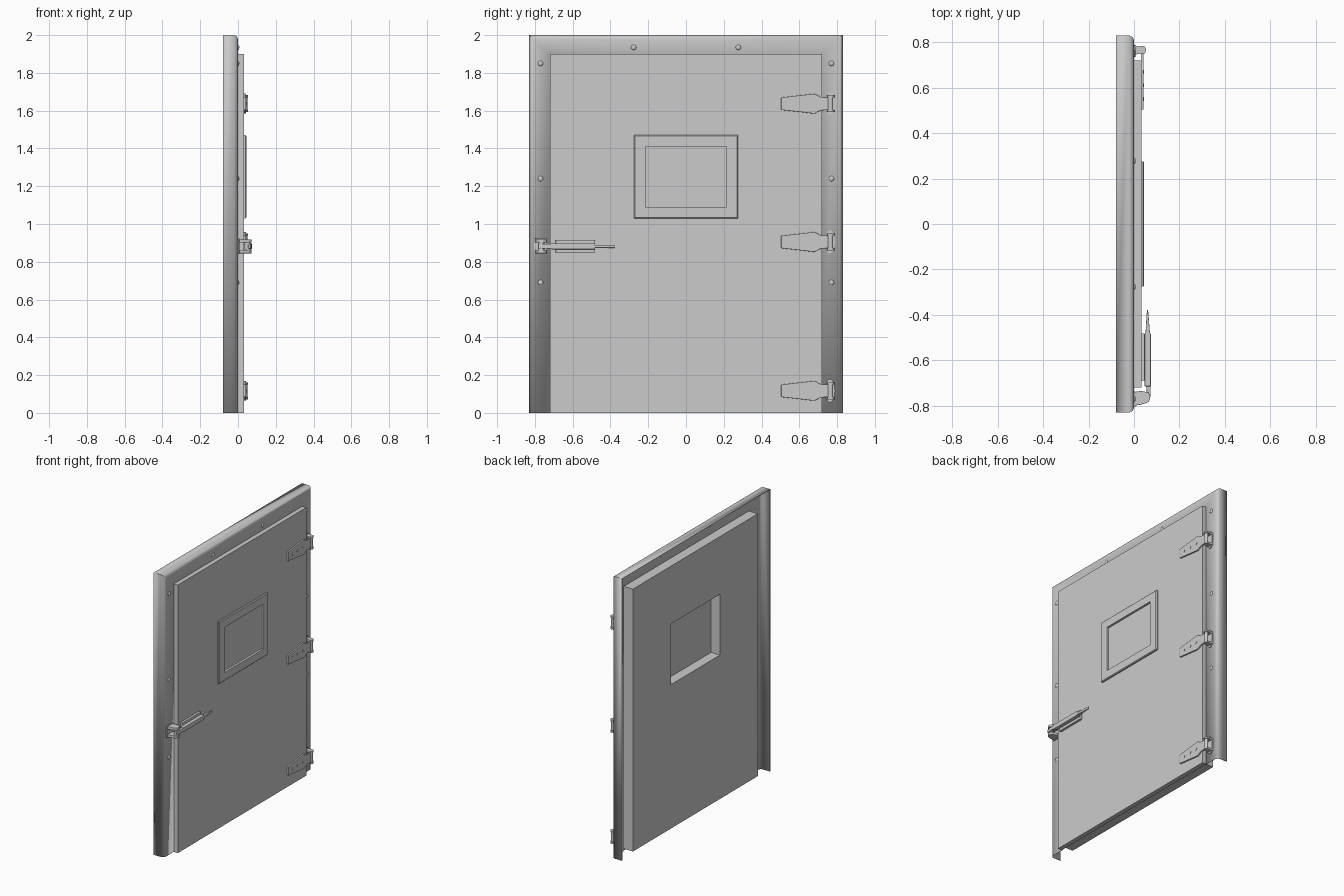
import bpy, bmesh, math
from mathutils import Vector

if "Cube" in bpy.data.objects:
    bpy.data.objects.remove(bpy.data.objects["Cube"])


def finish(name, bm, smooth=False):
    bmesh.ops.recalc_face_normals(bm, faces=bm.faces[:])
    me = bpy.data.meshes.new(name)
    bm.to_mesh(me)
    bm.free()
    ob = bpy.data.objects.new(name, me)
    bpy.context.collection.objects.link(ob)
    if smooth:
        bpy.ops.object.select_all(action='DESELECT')
        bpy.context.view_layer.objects.active = ob
        ob.select_set(True)
        bpy.ops.object.shade_smooth_by_angle(angle=math.radians(35))
    return ob


def prism(name, pts, axis, a, b, bevel=0.0, smooth=False):
    """Extrude a 2D outline: axis 'x' takes (y, z) points, axis 'z' takes (x, y)."""
    def place(p, t):
        return (t, p[0], p[1]) if axis == 'x' else (p[0], p[1], t)
    bm = bmesh.new()
    lo = [bm.verts.new(place(p, a)) for p in pts]
    hi = [bm.verts.new(place(p, b)) for p in pts]
    bm.faces.new(lo)
    bm.faces.new(hi)
    n = len(pts)
    for i in range(n):
        bm.faces.new((lo[i], lo[(i + 1) % n], hi[(i + 1) % n], hi[i]))
    ob = finish(name, bm, smooth)
    if bevel:
        m = ob.modifiers.new("bevel", 'BEVEL')
        m.width = bevel
        m.segments = 2
    return ob


def box(name, x0, x1, y0, y1, z0, z1, bevel=0.0):
    return prism(name, [(y0, z0), (y1, z0), (y1, z1), (y0, z1)], 'x', x0, x1, bevel)


def rect(y, z0, z1):
    return [(-y, z0), (y, z0), (y, z1), (-y, z1)]


def ring(name, x0, x1, outer, inner, chamfer=0.0):
    """Rectangular slab with a rectangular opening."""
    cy = sum(p[0] for p in outer) / 4
    cz = sum(p[1] for p in outer) / 4
    small = [(y - math.copysign(chamfer, y - cy), z - math.copysign(chamfer, z - cz))
             for y, z in outer]
    loops = [(x0, outer), (x1 - chamfer, outer)]
    if chamfer:
        loops.append((x1, small))
    loops += [(x1, inner), (x0, inner)]
    bm = bmesh.new()
    vs = [[bm.verts.new((x, y, z)) for y, z in pts] for x, pts in loops]
    for k in range(len(vs)):
        a, b = vs[k], vs[(k + 1) % len(vs)]
        for i in range(4):
            j = (i + 1) % 4
            bm.faces.new((a[i], a[j], b[j], b[i]))
    return finish(name, bm)


def oval(cy, cz, ry, rz, n=20):
    return [(cy + ry * math.cos(2 * math.pi * i / n),
             cz + rz * math.sin(2 * math.pi * i / n)) for i in range(n)]


# Sheet-metal surround: rounded L profile swept up, across and down
R = 0.025
profile = [(0, -0.08)]
for i in range(7):
    t = i / 6 * math.pi / 2
    profile.append((R - R * math.cos(t), -R + R * math.sin(t)))
profile.append((0.125, 0))
bm = bmesh.new()
rows = []
for d, x in profile:
    y, z = 0.83 - d, 2.0 - d
    rows.append([bm.verts.new(Vector(c)) for c in
                 ((x, -y, 0), (x, -y, z), (x, y, z), (x, y, 0))])
for a, b in zip(rows, rows[1:]):
    for i in range(3):
        bm.faces.new((a[i], a[i + 1], b[i + 1], b[i]))
frame = finish("frame_surround", bm, True)
if frame.data.polygons[0].normal.y > 0:
    frame.data.flip_normals()
m = frame.modifiers.new("thickness", 'SOLIDIFY')
m.thickness = 0.003
m.offset = -1

# Door leaf: overlapping front plate and insulated plug, both with a window opening
hole = rect(0.275, 1.035, 1.465)
ring("door_front_plate", 0.001, 0.032, rect(0.72, 0.0, 1.9), hole)
ring("door_plug", -0.074, 0.001, rect(0.7, 0.015, 1.875), hole)
ring("window_trim", 0.028, 0.045, rect(0.275, 1.03, 1.47), rect(0.215, 1.09, 1.41), 0.005)
box("window_pane", -0.004, 0.004, -0.275, 0.275, 1.035, 1.465)


# Domed frame bolts
def bolt(y, z):
    bm = bmesh.new()
    bmesh.ops.create_uvsphere(bm, u_segments=16, v_segments=8, radius=0.014)
    for v in bm.verts:
        v.co = Vector((v.co.z * 0.5, y + v.co.x, z + v.co.y))
    finish("frame_bolt", bm, True)


for s in (-1, 1):
    for z in (0.69, 1.24, 1.85):
        bolt(0.77 * s, z)
    bolt(0.277 * s, 1.935)

# Three strap hinges
for z in (0.117, 0.905, 1.637):
    half = [(0.504, 0.033), (0.68, 0.053), (0.712, 0.036), (0.765, 0.032)]
    strap = [(y, z - h) for y, h in half] + [(y, z + h) for y, h in reversed(half)]
    prism("hinge_strap", strap, 'x', 0.03, 0.042, 0.003)
    prism("hinge_base", oval(0.762, z, 0.026, 0.062), 'x', 0.0, 0.007, 0, True)
    prism("hinge_barrel", oval(0.038, 0.765, 0.011, 0.013, 16), 'z', z - 0.034, z + 0.034, 0, True)
    for s in (-1, 1):
        knuckle = [(0, 0.745), (0.03, 0.75), (0.045, 0.748), (0.052, 0.76),
                   (0.052, 0.772), (0.045, 0.784), (0.02, 0.782), (0, 0.787)]
        c = z + s * 0.039
        prism("hinge_knuckle", knuckle, 'z', c - 0.006, c + 0.006)
    for y in (0.55, 0.61, 0.67):
        prism("hinge_screw", oval(y, z, 0.008, 0.008, 12), 'x', 0.04, 0.044, 0, True)

# Latch keeper on the frame: base plate, two curved lugs and a roller
L = 0.882
box("keeper_plate", 0, 0.007, -0.806, -0.738, L - 0.041, L + 0.041, 0.002)
lug = [(0, -0.8), (0.03, -0.795), (0.058, -0.787), (0.07, -0.775), (0.072, -0.755),
       (0.062, -0.741), (0.03, -0.735), (0, -0.74)]
for s in (-1, 1):
    c = L + s * 0.028
    prism("keeper_lug", lug, 'z', c - 0.009, c + 0.009, 0.002)
prism("keeper_roller", oval(0.05, -0.765, 0.015, 0.015, 16), 'z', L - 0.03, L + 0.03, 0, True)

# Latch body, hooked tongue and tapered handle on the door
box("latch_base", 0.03, 0.048, -0.69, -0.482, L - 0.034, L + 0.034, 0.003)
box("latch_body", 0.047, 0.074, -0.715, -0.482, L - 0.016, L + 0.016, 0.003)
tongue = [(0.074, -0.69), (0.072, -0.76), (0.066, -0.782), (0.054, -0.784),
          (0.056, -0.73), (0.05, -0.69)]
prism("latch_tongue", tongue, 'z', L - 0.012, L + 0.012, 0.002)
handle = [(0.05, -0.5), (0.072, -0.5), (0.067, -0.44), (0.062, -0.378),
          (0.057, -0.378), (0.053, -0.44)]
prism("latch_handle", handle, 'z', L - 0.008, L + 0.008, 0.002)
